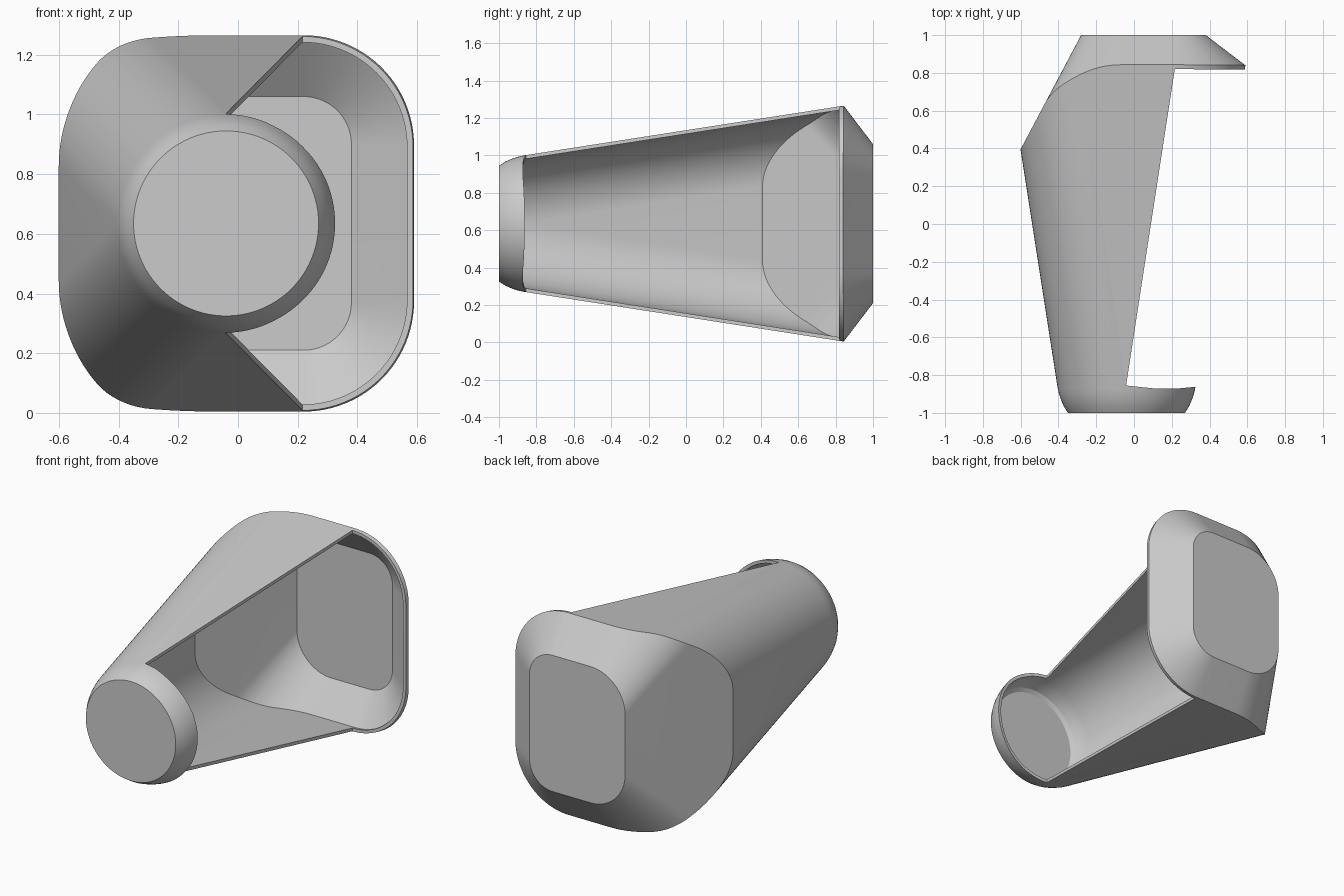
import bpy, bmesh, math
from mathutils import Vector

if "Cube" in bpy.data.objects:
    bpy.data.objects.remove(bpy.data.objects["Cube"], do_unlink=True)

CX, CZ = -0.04, 0.635        # axis of the tapered shell
FRONT, REAR = -0.87, 0.84
WALL = 0.02


def rounded(y, left, right, half_h, r_left, r_right, steps=24):
    """Outline of a rounded rectangle in the plane at depth y."""
    pts = []
    corners = [(right, 1, r_right), (left, -1, r_left)]
    for x, sx, r in corners:
        for sz in (1, -1):
            for i in range(steps + 1):
                a = math.pi / 2 * i / steps
                pts.append(Vector((x - sx * r * (1 - math.cos(a)), y,
                                   CZ + sz * (half_h - r + r * math.sin(a)))))
    return pts


def hull(name, pts):
    bm = bmesh.new()
    for p in pts:
        bm.verts.new(p)
    bmesh.ops.remove_doubles(bm, verts=bm.verts, dist=0.0005)
    res = bmesh.ops.convex_hull(bm, input=bm.verts)
    loose = [v for v in bm.verts if not v.link_faces]
    bmesh.ops.delete(bm, geom=loose, context='VERTS')
    bmesh.ops.dissolve_limit(bm, angle_limit=0.002, verts=bm.verts, edges=bm.edges)
    bmesh.ops.recalc_face_normals(bm, faces=bm.faces)
    mesh = bpy.data.meshes.new(name)
    bm.to_mesh(mesh)
    bm.free()
    ob = bpy.data.objects.new(name, mesh)
    bpy.context.collection.objects.link(ob)
    return ob


def combine(ob, other, operation):
    """Apply a boolean and drop the helper."""
    mod = ob.modifiers.new("bool", 'BOOLEAN')
    mod.operation, mod.object, mod.solver = operation, other, 'EXACT'
    bpy.context.view_layer.update()
    deps = bpy.context.evaluated_depsgraph_get()
    mesh = bpy.data.meshes.new_from_object(ob.evaluated_get(deps))
    ob.modifiers.clear()
    ob.data = mesh
    bpy.data.objects.remove(other, do_unlink=True)


def taper(name, inset):
    """Round nose growing into a rounded square, with its rear bevelled to a plate."""
    pts = []
    for y, r in ((-1, 0.31), (-0.965, 0.332), (-0.93, 0.347), (-0.9, 0.357), (FRONT, 0.364)):
        r -= inset
        pts += rounded(y + (inset if y < -0.98 else 0), CX - r, CX + r, r, r, r)
    t = (1.1 - FRONT) / (REAR - FRONT)
    half = 0.364 + 0.266 * t - inset
    r = half - 0.26 * t
    pts += rounded(1.1, CX - half, CX + half, half, r, r)
    body = hull(name, pts)

    # Bevelled rear envelope, shallow on three sides and steep on the right
    pts = []
    for y, d in ((1, 0), (0, 1), (-1.3, 1)):
        pts += rounded(y - inset, -0.28 - 0.53 * d, 0.38 + 1.31 * d, 0.425 + 1.31 * d,
                       0.24 + 0.325 * d, 0.16 + 1.31 * d)
    combine(body, hull("rear_envelope", pts), 'INTERSECT')
    return body


# Hollow shell
shell = taper("tapered_shell", 0)
combine(shell, taper("hollow", WALL), 'DIFFERENCE')

# Side opening between the nose rim and the rear lip
plan = [(CX - 0.002, -0.855), (0.12, -0.872), (0.22, -0.872), (0.4, -0.855),
        (0.9, 0.815), (0.5, 0.812), (0.216, 0.82)]
opening = hull("opening_cutter", [Vector((x, y, z)) for x, y in plan for z in (-1, 3)])
combine(shell, opening, 'DIFFERENCE')

# Plain grey finish
grey = bpy.data.materials.new("grey")
grey.use_nodes = True
colour = (0.6, 0.6, 0.6, 1)
grey.diffuse_color = colour
grey.node_tree.nodes["Principled BSDF"].inputs["Base Color"].default_value = colour
shell.data.materials.clear()
shell.data.materials.append(grey)
for p in shell.data.polygons:
    p.material_index = 0

bpy.ops.object.select_all(action='DESELECT')
shell.select_set(True)
bpy.context.view_layer.objects.active = shell
bpy.ops.object.shade_smooth_by_angle(angle=math.radians(25))
